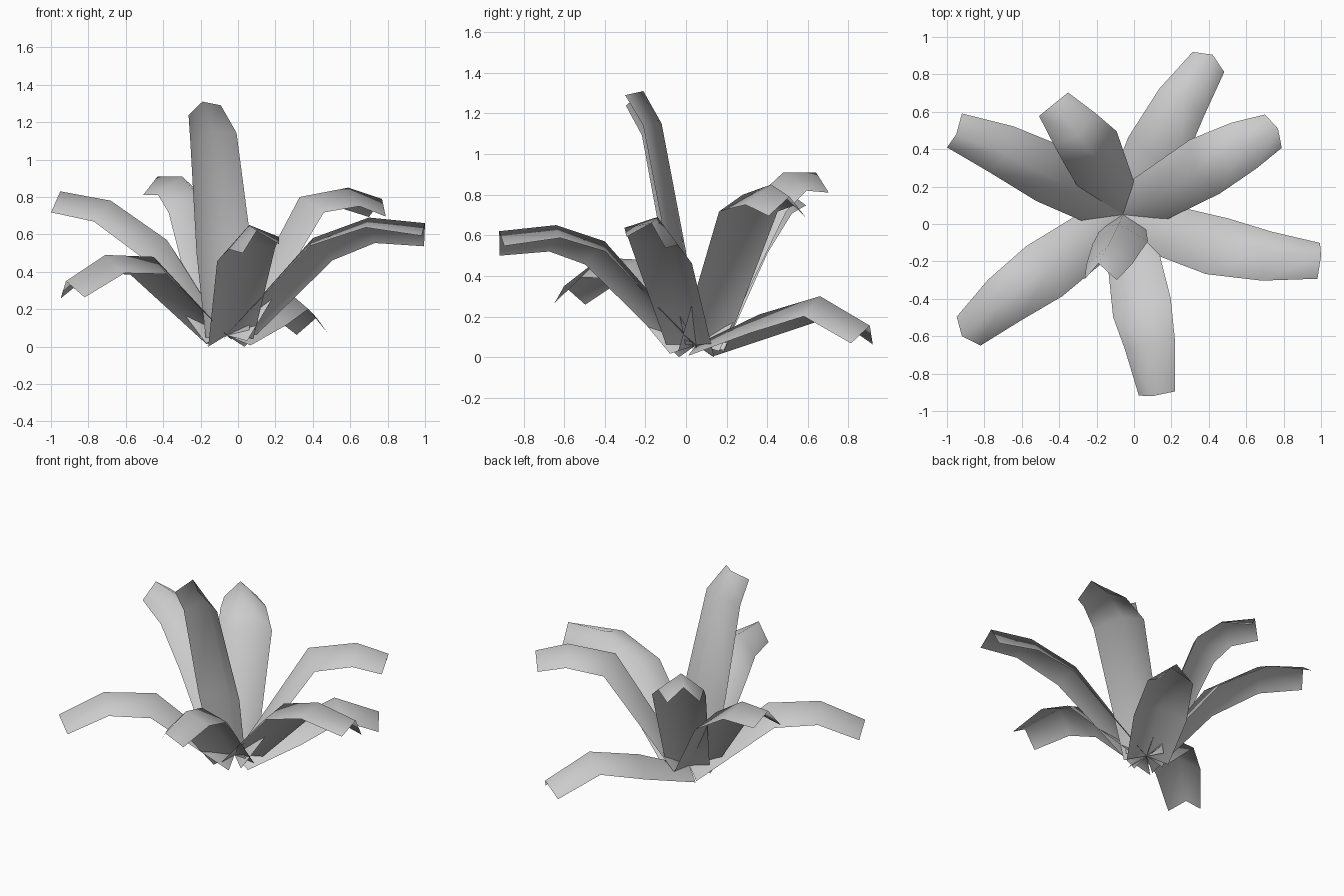
import bpy
from math import cos, sin, radians
from mathutils import Vector

cube = bpy.data.objects.get("Cube")
if cube:
    bpy.data.objects.remove(cube)

# One plain grey for the whole plant
grey = bpy.data.materials.new("leaf_grey")
grey.use_nodes = True
colour = (0.6, 0.6, 0.6, 1)
grey.diffuse_color = colour
grey.node_tree.nodes["Principled BSDF"].inputs["Base Color"].default_value = colour

ROOT = Vector((-0.06, 0.05, 0.06))
HALF_WIDTHS = (0.13, 0.165, 0.14, 0.1)   # from root to tip
FOLD_DEPTHS = (0.06, 0.10, 0.10, 0.1)    # how far the margins hang below the midrib


def make_leaf(name, midrib, roll=0, slim=1):
    """Leaf folded down along its midrib, swept through the midrib points."""
    path = [ROOT] + [Vector(p) for p in midrib]
    out = path[-1] - path[0]
    level = Vector((out.y, -out.x, 0)).normalized()
    verts, faces = [], []
    for i, p in enumerate(path):
        before = (p - path[i - 1]).normalized() if i else Vector()
        after = (path[i + 1] - p).normalized() if i + 1 < len(path) else Vector()
        tangent = (before + after).normalized()
        side = (level - tangent * level.dot(tangent)).normalized()
        up = side.cross(tangent)
        a = radians(roll)
        side, up = side * cos(a) + up * sin(a), up * cos(a) - side * sin(a)
        across = side * HALF_WIDTHS[i] * slim
        drop = up * FOLD_DEPTHS[i]
        verts += [p - across - drop, p, p + across - drop]
        if i:
            n = 3 * i
            faces += [(n + k, n + 1 + k, n - 2 + k, n - 3 + k) for k in (0, 1)]
    mesh = bpy.data.meshes.new(name)
    mesh.from_pydata(verts, [], faces)
    mesh.materials.append(grey)
    mesh.shade_smooth()
    leaf = bpy.data.objects.new(name, mesh)
    bpy.context.collection.objects.link(leaf)


# Rosette of arching leaves, each given by its two bends and its tip
make_leaf("low_back_leaf", [(0.10, 0.36, 0.21), (0.26, 0.66, 0.30), (0.42, 0.905, 0.155)])
make_leaf("back_left_leaf", [(0.33, 0.28, 0.80), (0.59, 0.42, 0.85), (0.77, 0.51, 0.79)])
make_leaf("left_leaf", [(0.40, -0.08, 0.58), (0.70, -0.14, 0.69), (1.0, -0.17, 0.66)], 17)
make_leaf("front_leaf", [(0.01, -0.40, 0.57), (0.06, -0.64, 0.65), (0.10, -0.92, 0.62)], -14)
make_leaf("front_right_leaf", [(-0.45, -0.23, 0.48), (-0.71, -0.42, 0.49), (-0.92, -0.60, 0.35)])
make_leaf("right_leaf", [(-0.38, 0.22, 0.57), (-0.68, 0.37, 0.78), (-0.95, 0.48, 0.83)], 8)
make_leaf("back_right_leaf", [(-0.19, 0.34, 0.78), (-0.30, 0.48, 0.91), (-0.43, 0.64, 0.91)])

# Tall leaf, still straight at its tip and turned to face the back
make_leaf("upright_leaf", [(-0.08, 0.0, 0.52), (-0.14, -0.12, 1.15), (-0.19, -0.21, 1.31)], -30, 0.9)
